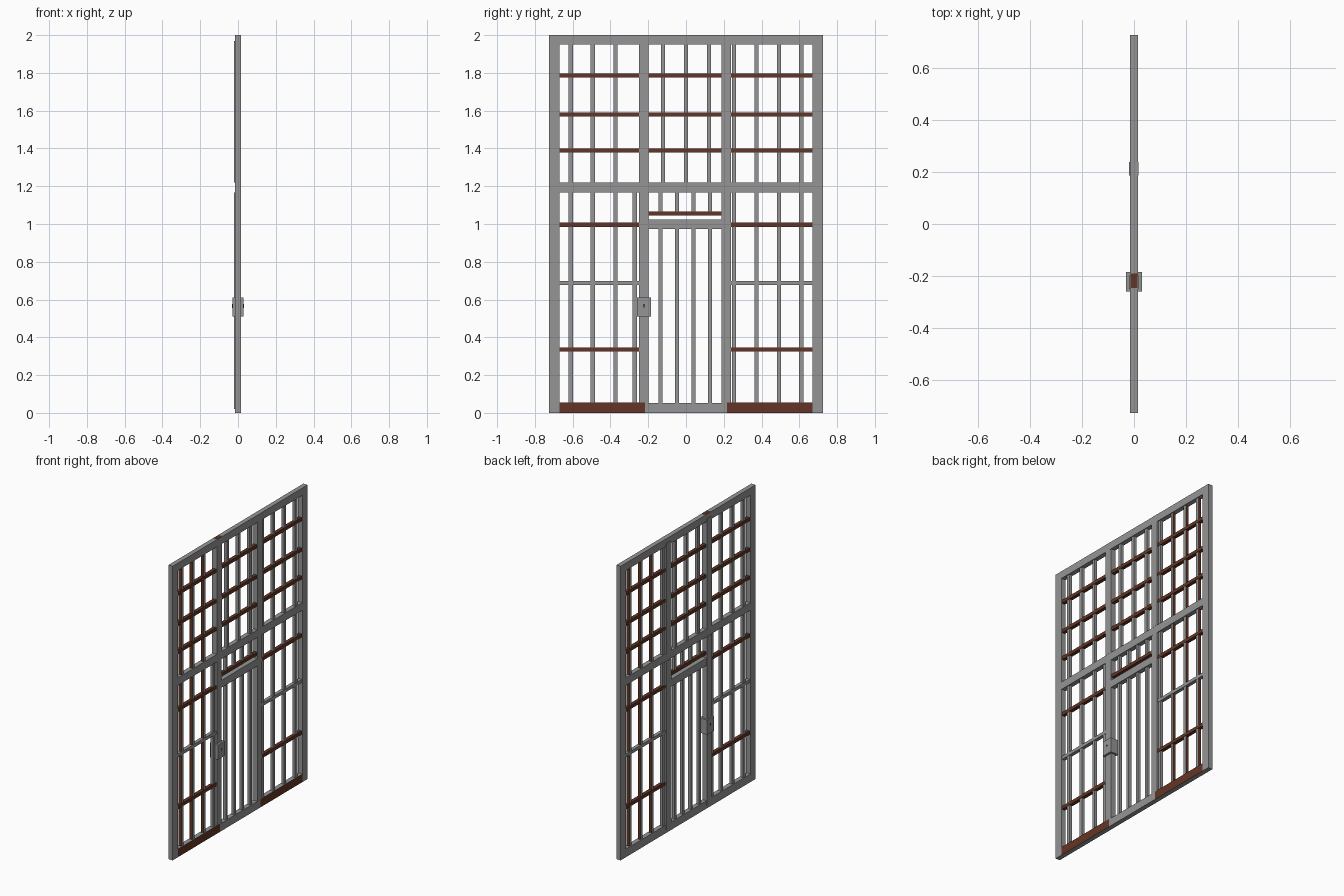
import bpy, bmesh, math

if "Cube" in bpy.data.objects:
    bpy.data.objects.remove(bpy.data.objects["Cube"])

def material(name, rgb):
    m = bpy.data.materials.new(name)
    m.diffuse_color = (*rgb, 1)
    m.use_nodes = True
    m.node_tree.nodes["Principled BSDF"].inputs["Base Color"].default_value = m.diffuse_color
    return m

STEEL = material("steel grey", (0.30, 0.30, 0.30))
RUST = material("rust brown", (0.125, 0.036, 0.019))
DARK = material("keyhole dark", (0.03, 0.03, 0.03))

def box(name, x, y, z, mat=STEEL, rust_dir=None):
    """Box from (min, max) ranges; faces pointing along rust_dir are rusty."""
    bm = bmesh.new()
    bmesh.ops.create_cube(bm, size=1)
    for v in bm.verts:
        v.co = [r[0] if c < 0 else r[1] for c, r in zip(v.co, (x, y, z))]
    bm.normal_update()
    mesh = bpy.data.meshes.new(name)
    if rust_dir:
        for f in bm.faces:
            f.material_index = int(sum(a * b for a, b in zip(f.normal, rust_dir)) > 0.9)
    bm.to_mesh(mesh)
    bm.free()
    mesh.materials.append(mat)
    mesh.materials.append(RUST)
    ob = bpy.data.objects.new(name, mesh)
    bpy.context.collection.objects.link(ob)
    return ob

FX = (-0.016, 0.016)      # frame depth
BX = (-0.010, 0.010)      # bar depth
W = 0.669                 # inside edge of outer posts
LEFT, RIGHT = (-0.25, -0.198), (0.187, 0.238)   # inner posts
PANELS = {"left": (-W, LEFT[0]), "centre": (LEFT[1], RIGHT[0]), "right": (RIGHT[1], W)}

# outer frame
for s in (-1, 1):
    box("outer_post", FX, sorted((s * W, s * 0.725)), (0, 2))
box("top_rail", FX, (-W, W), (1.95, 2))
box("middle_rail", FX, (-W, W), (1.168, 1.22))

# bottom rail: the outer thirds are rusty on one face
box("bottom_rail_left", FX, (-W, -0.217), (0, 0.055), STEEL, (1, 0, 0))
box("bottom_rail_right", FX, (0.217, W), (0, 0.055), STEEL, (1, 0, 0))
box("door_bottom_rail", FX, (-0.217, 0.217), (0, 0.053))

# inner posts, split at the middle rail
for name, y in (("left", LEFT), ("right", RIGHT)):
    box("inner_post_lower_" + name, (-0.020, 0.0155), y, (0.02, 1.168))
    box("inner_post_upper_" + name, (-0.020, 0.0165), y, (1.22, 1.97))
box("left_post_cap", (-0.012, 0.014), (-0.245, -0.19), (1.998, 2.001), RUST)
for y in (LEFT, RIGHT):
    box("post_top_face", (0.0155, 0.0168), y, (1.95, 2.0))

# door top rail
box("door_top_rail", FX, PANELS["centre"], (0.974, 1.024))

# horizontal bars
def crossbar(panel, z, mat=RUST, h=0.011):
    box("crossbar_" + panel, (-0.012, 0.012), PANELS[panel], (z - h, z + h), mat)

for p in PANELS:
    for z in (1.787, 1.58, 1.39):
        crossbar(p, z)
for p in ("left", "right"):
    crossbar(p, 0.996)
    crossbar(p, 0.687, STEEL)
    crossbar(p, 0.335)
crossbar("centre", 1.056)

# vertical bars
def bar(y, z0, z1, w=0.0115):
    rust = (0, math.copysign(1, y), 0) if abs(y) > 0.3 else None
    box("vertical_bar", BX, (y - w, y + w), (z0, z1), STEEL, rust)

for y in (-0.611, -0.494, -0.373, 0.254, 0.373, 0.492, 0.611):
    bar(y, 1.22, 1.95)
    bar(y, 0.055, 1.168)
bar(-0.272, 0.055, 1.168)
for y in (-0.122, 0, 0.122):
    bar(y, 1.22, 1.95)
for y in (-0.135, -0.048, 0.040, 0.127):
    bar(y, 0.053, 0.974, 0.010)
    bar(y, 1.056, 1.168, 0.010)

# lock case and keyholes
box("lock_case", (-0.030, 0.030), (-0.259, -0.185), (0.51, 0.61))
for s in (-1, 1):
    bpy.ops.mesh.primitive_cylinder_add(vertices=12, radius=0.006, depth=0.001,
                                        location=(s * 0.03, -0.222, 0.57),
                                        rotation=(0, math.pi / 2, 0))
    hole = bpy.context.object
    hole.name = "keyhole"
    hole.data.materials.append(DARK)
    box("keyhole_slot", sorted((s * 0.0295, s * 0.0305)), (-0.2245, -0.2195),
        (0.554, 0.57), DARK)
